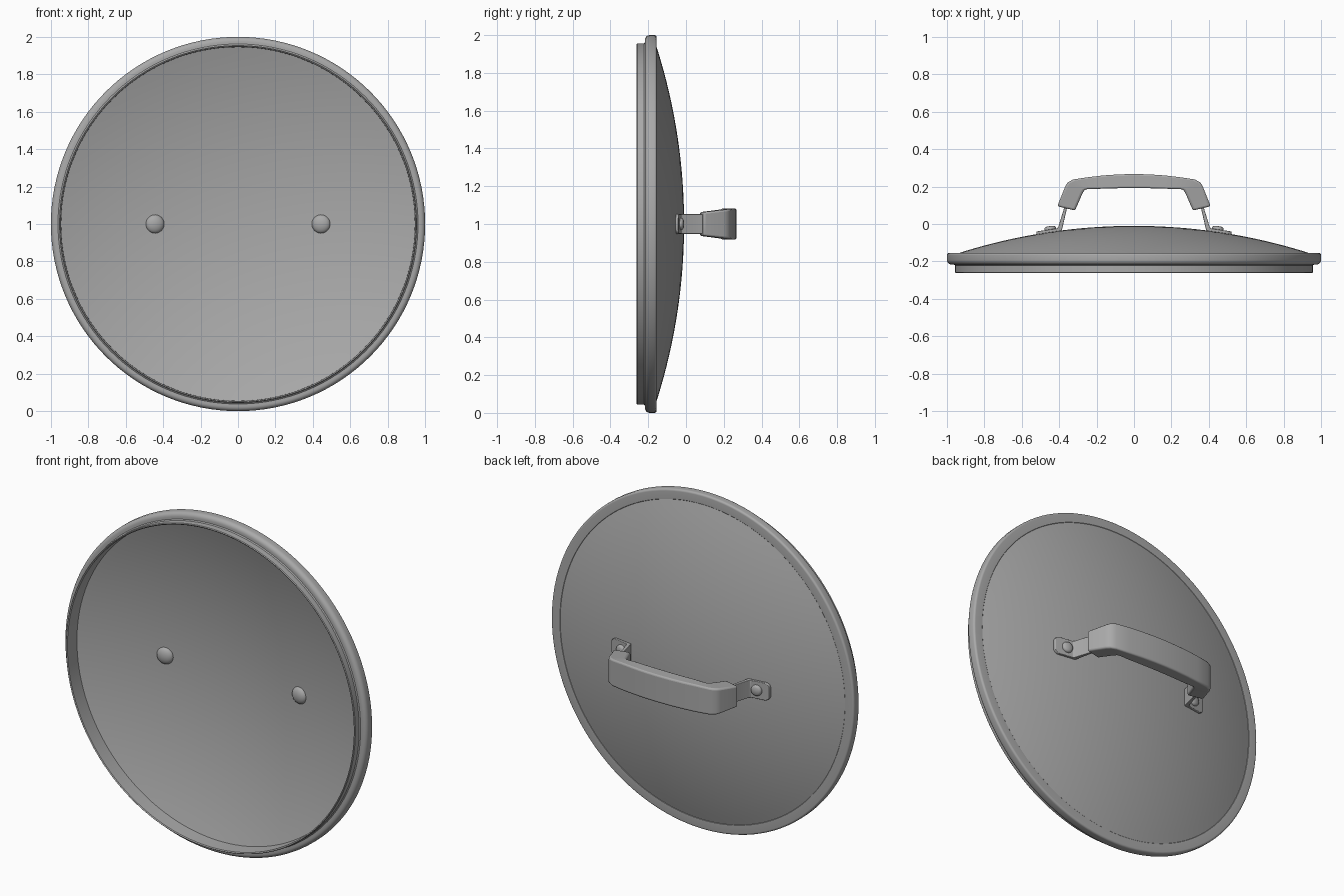
import bpy, bmesh, math
from mathutils import Matrix, Vector

if "Cube" in bpy.data.objects:
    bpy.data.objects.remove(bpy.data.objects["Cube"])

steel = bpy.data.materials.new("grey steel")
steel.use_nodes = True
GREY = (0.4, 0.4, 0.4, 1)
steel.diffuse_color = GREY
steel.node_tree.nodes["Principled BSDF"].inputs["Base Color"].default_value = GREY

CENTRE_Z = 1.0
DOME_R = 3.09      # curvature radius of the dome
DOME_TOP = -0.01


def dome_y(r):
    return DOME_TOP - DOME_R + math.sqrt(DOME_R ** 2 - r ** 2)


def finish(bm, name, bevel=0, angle=35):
    bmesh.ops.recalc_face_normals(bm, faces=bm.faces)
    mesh = bpy.data.meshes.new(name)
    bm.to_mesh(mesh)
    bm.free()
    obj = bpy.data.objects.new(name, mesh)
    obj.location.z = CENTRE_Z
    bpy.context.collection.objects.link(obj)
    mesh.materials.append(steel)
    if bevel:
        mod = obj.modifiers.new("soft edges", "BEVEL")
        mod.width, mod.segments = bevel, 3
        mod.limit_method, mod.angle_limit = "ANGLE", math.radians(40)
    bpy.ops.object.select_all(action="DESELECT")
    obj.select_set(True)
    bpy.context.view_layer.objects.active = obj
    bpy.ops.object.shade_smooth_by_angle(angle=math.radians(angle))
    return obj


def revolve(name, profile, steps, place=Matrix(), angle=35):
    """Spin (radius, y) points around the y axis."""
    bm = bmesh.new()
    verts = [bm.verts.new((r, y, 0)) for r, y in profile]
    edges = [bm.edges.new(pair) for pair in zip(verts, verts[1:])]
    bmesh.ops.spin(bm, geom=verts + edges, cent=(0, 0, 0), axis=(0, 1, 0),
                   angle=math.tau, steps=steps)
    bmesh.ops.remove_doubles(bm, verts=bm.verts, dist=0.0001)
    bm.transform(place)
    return finish(bm, name, angle=angle)


def loft(name, sections, bevel):
    """Skin rectangles given as (outer point, inner point, half width in z)."""
    bm = bmesh.new()
    rings = [[bm.verts.new((*p, z)) for p, z in
              ((out, -w), (out, w), (inn, w), (inn, -w))]
             for out, inn, w in sections]
    for a, b in zip(rings, rings[1:]):
        for i in range(4):
            j = (i + 1) % 4
            bm.faces.new((a[i], a[j], b[j], b[i]))
    bm.faces.new(rings[0])
    bm.faces.new(rings[-1])
    return finish(bm, name, bevel)


def fillet(cx, cy, rad, start, steps=5):
    """Quarter circle turning clockwise from the start angle in degrees."""
    return [(cx + rad * math.cos(a), cy + rad * math.sin(a)) for a in
            (math.radians(start - 90 * i / steps) for i in range(steps + 1))]


# Domed lid with rolled rim, inner lip and hollow underside
N = 20
outer = [(0.94 * i / N, dome_y(0.94 * i / N)) for i in range(N + 1)]
rim = fillet(0.988, -0.167, 0.012, 90) + fillet(0.975, -0.192, 0.025, 0)
lip = [(0.962, -0.217), (0.956, -0.222), (0.956, -0.258), (0.952, -0.262), (0.946, -0.258)]
inner = [(0.945 * i / N, dome_y(0.945 * i / N) - 0.012) for i in range(N, -1, -1)]
revolve("lid", outer + [(0.942, -0.155)] + rim + lip + inner, 128)

# Grip: left half sections from the end to the middle, then mirrored
half = [((0.41, 0.095), (0.315, 0.072), 0.063),
        ((0.368, 0.2), (0.275, 0.165), 0.075),
        ((0.355, 0.222), (0.264, 0.181), 0.078),
        ((0.325, 0.238), (0.248, 0.187), 0.08)]
for x in (0.24, 0.16, 0.08, 0):
    half.append(((x, 0.267 - 0.28 * x * x), (x * 0.85, 0.192 - 0.08 * x * x), 0.082))
other = [((-o[0], o[1]), (-i[0], i[1]), w) for o, i, w in half[-2::-1]]
loft("grip", half + other, 0.01)

# Brackets and rivets on both sides
THICK = 0.014
for side, s in (("left", 1), ("right", -1)):
    strap = []
    for r, w in ((0.522, 0.03), (0.517, 0.041), (0.508, 0.048), (0.497, 0.052), (0.41, 0.052)):
        strap.append(((s * r, dome_y(r) + THICK), (s * r, dome_y(r) - 0.002), w))
    strap += [((s * 0.404, -0.014), (s * 0.386, -0.036), 0.052),
              ((s * 0.372, 0.09), (s * 0.357, 0.09), 0.052)]
    loft(side + "_bracket", strap, 0.003)

    # Rivet head on the bracket and a domed one underneath
    tilt = Matrix.Rotation(-s * 0.144, 4, "Z")
    seat = Matrix.Translation(Vector((s * 0.445, dome_y(0.445), 0))) @ tilt
    revolve(side + "_rivet_head",
            [(0.032, 0.005), (0.032, 0.018), (0.029, 0.025), (0.02, 0.03), (0, 0.032)],
            32, seat, 50)
    cap = [(0.05 * math.cos(a), -0.01 - 0.027 * math.sin(a))
           for a in (math.pi / 2 * i / 8 for i in range(9))]
    revolve(side + "_rivet_cap", cap, 32, seat)
